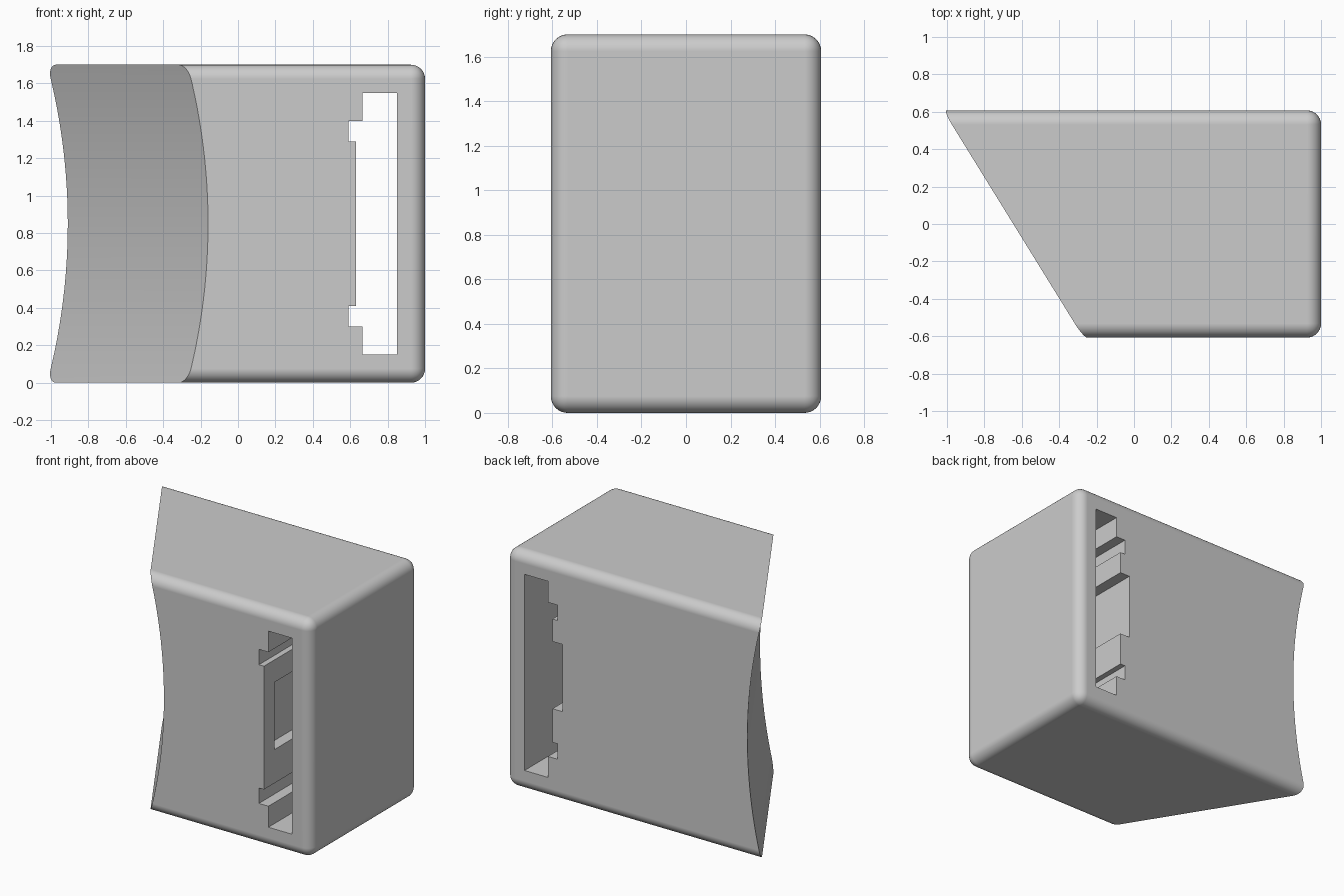
import bpy
import bmesh
import math
from mathutils import Vector

cube = bpy.data.objects.get("Cube")
if cube:
    bpy.data.objects.remove(cube, do_unlink=True)

DEPTH, HEIGHT, FILLET = 1.214, 1.70, 0.075

grey = bpy.data.materials.new("plain_grey")
grey.use_nodes = True
colour = (0.6, 0.6, 0.6, 1)
grey.diffuse_color = colour
grey.node_tree.nodes["Principled BSDF"].inputs["Base Color"].default_value = colour


def box(name, low, high):
    low, high = Vector(low), Vector(high)
    bpy.ops.mesh.primitive_cube_add(size=1, location=(low + high) / 2)
    obj = bpy.context.object
    obj.name = name
    obj.scale = high - low
    bpy.ops.object.transform_apply(location=True, rotation=True, scale=True)
    return obj


def extrude_profile(name, points, y0, y1):
    """Prism with an x-z outline, running from y0 to y1."""
    bm = bmesh.new()
    face = bm.faces.new([bm.verts.new((x, y0, z)) for x, z in points])
    moved = bmesh.ops.extrude_face_region(bm, geom=[face])["geom"]
    bmesh.ops.translate(bm, vec=(0, y1 - y0, 0),
                        verts=[v for v in moved if isinstance(v, bmesh.types.BMVert)])
    bmesh.ops.recalc_face_normals(bm, faces=bm.faces)
    mesh = bpy.data.meshes.new(name)
    bm.to_mesh(mesh)
    bm.free()
    obj = bpy.data.objects.new(name, mesh)
    bpy.context.collection.objects.link(obj)
    return obj


def apply(obj, mod):
    bpy.ops.object.select_all(action='DESELECT')
    bpy.context.view_layer.objects.active = obj
    obj.select_set(True)
    bpy.ops.object.modifier_apply(modifier=mod.name)


def cut(obj, cutter):
    cutter.hide_render = True
    mod = obj.modifiers.new("cut", 'BOOLEAN')
    mod.operation = 'DIFFERENCE'
    mod.solver = 'EXACT'
    mod.object = cutter
    apply(obj, mod)
    bpy.data.objects.remove(cutter, do_unlink=True)


# Rounded block, longer than needed on the side that gets cut away
body = box("body", (-1.5, -DEPTH / 2, 0), (1, DEPTH / 2, HEIGHT))
body.data.materials.append(grey)
bevel = body.modifiers.new("fillet", 'BEVEL')
bevel.width = FILLET
bevel.segments = 8
apply(body, bevel)

# Slanted, hollow end: a large cylinder lying along the slant
back, front = Vector((-0.91, DEPTH / 2, 0)), Vector((-0.16, -DEPTH / 2, 0))
along = (front - back).normalized()
outward = Vector((along.y, -along.x, 0))
radius = 3.9
centre = (back + front) / 2 + outward * radius
bpy.ops.mesh.primitive_cylinder_add(
    vertices=360, radius=radius, depth=6,
    location=(centre.x, centre.y, HEIGHT / 2),
    rotation=(math.pi / 2, 0, math.atan2(along.x, -along.y)))
cut(body, bpy.context.object)

# Stepped slot through the block, mirrored about mid height
upper = [(0.85, 0.70), (0.665, 0.70), (0.665, 0.55), (0.59, 0.55), (0.59, 0.44), (0.63, 0.44)]
outline = upper + [(x, -z) for x, z in reversed(upper)]
cut(body, extrude_profile("slot_cutter", [(x, z + HEIGHT / 2) for x, z in outline], -1, 1))

# Shallow pocket in the slot's inner wall, open at the back
cut(body, box("pocket_cutter", (0.55, -0.487, 0.65), (0.72, 1, 1.13)))

# Smooth fillets, flat large faces
bpy.ops.object.select_all(action='DESELECT')
bpy.context.view_layer.objects.active = body
body.select_set(True)
bpy.ops.object.shade_smooth_by_angle(angle=math.radians(25))
weighted = body.modifiers.new("flat_faces", 'WEIGHTED_NORMAL')
weighted.keep_sharp = True
